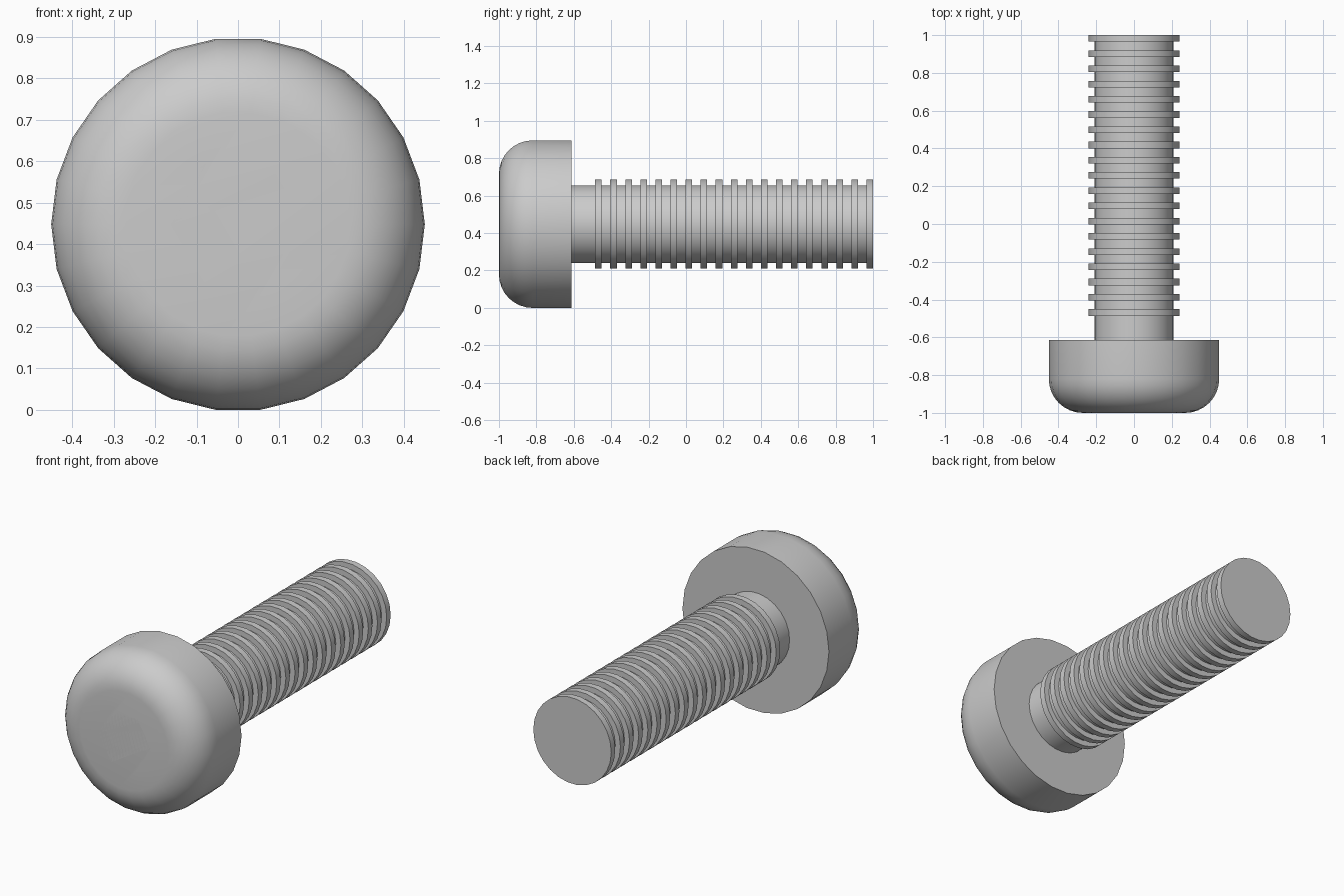
import bpy, bmesh, math

if "Cube" in bpy.data.objects:
    bpy.data.objects.remove(bpy.data.objects["Cube"])

SIDES = 26
R_HEAD = 0.451
CZ = R_HEAD * math.cos(math.pi / SIDES)   # axis height so the head rests on z = 0


def ring(bm, r, y, n=SIDES):
    return [bm.verts.new((r * math.cos(2 * math.pi * i / n), y,
                          CZ + r * math.sin(2 * math.pi * i / n))) for i in range(n)]


def skin(bm, rings):
    for a, b in zip(rings, rings[1:]):
        n = len(a)
        for i in range(n):
            j = (i + 1) % n
            bm.faces.new((a[i], a[j], b[j], b[i]))


def loop_edges(bm, vs):
    return [bm.edges.get((vs[i], vs[(i + 1) % len(vs)])) for i in range(len(vs))]


def finish(bm, name):
    bmesh.ops.recalc_face_normals(bm, faces=bm.faces)
    mesh = bpy.data.meshes.new(name)
    bm.to_mesh(mesh)
    bm.free()
    ob = bpy.data.objects.new(name, mesh)
    bpy.context.collection.objects.link(ob)
    bpy.ops.object.select_all(action='DESELECT')
    ob.select_set(True)
    bpy.context.view_layer.objects.active = ob
    bpy.ops.object.shade_smooth_by_angle(angle=math.radians(30))
    return ob


# Head: rounded front edge, straight side, flat back, hexagonal socket
bm = bmesh.new()
fillet, steps = 0.18, 8
profile = []
for k in range(steps + 1):
    t = math.pi / 2 * k / steps
    profile.append((R_HEAD - fillet + fillet * math.sin(t), -1 + fillet - fillet * math.cos(t)))
profile.append((R_HEAD, -0.613))
rings = [ring(bm, r, y) for r, y in profile]
skin(bm, rings)
bm.faces.new(rings[-1])
socket = [ring(bm, 0.162, y, 6) for y in (-1, -0.77)]
skin(bm, socket)
bm.faces.new(socket[-1])
bmesh.ops.bridge_loops(bm, edges=loop_edges(bm, rings[0]) + loop_edges(bm, socket[0]))
finish(bm, "screw_head")

# Shank: plain neck followed by 19 square thread ridges
bm = bmesh.new()
R_CORE, R_THREAD, WIDTH, PITCH, COUNT = 0.209, 0.24, 0.035, 0.0806, 19
profile = [(R_CORE, -0.62)]
for k in reversed(range(COUNT)):
    end = 1 - PITCH * k
    profile += [(R_CORE, end - WIDTH), (R_THREAD, end - WIDTH), (R_THREAD, end)]
    if k:
        profile.append((R_CORE, end))
rings = [ring(bm, r, y) for r, y in profile]
skin(bm, rings)
bm.faces.new(rings[0])
bm.faces.new(rings[-1])
finish(bm, "threaded_shank")
